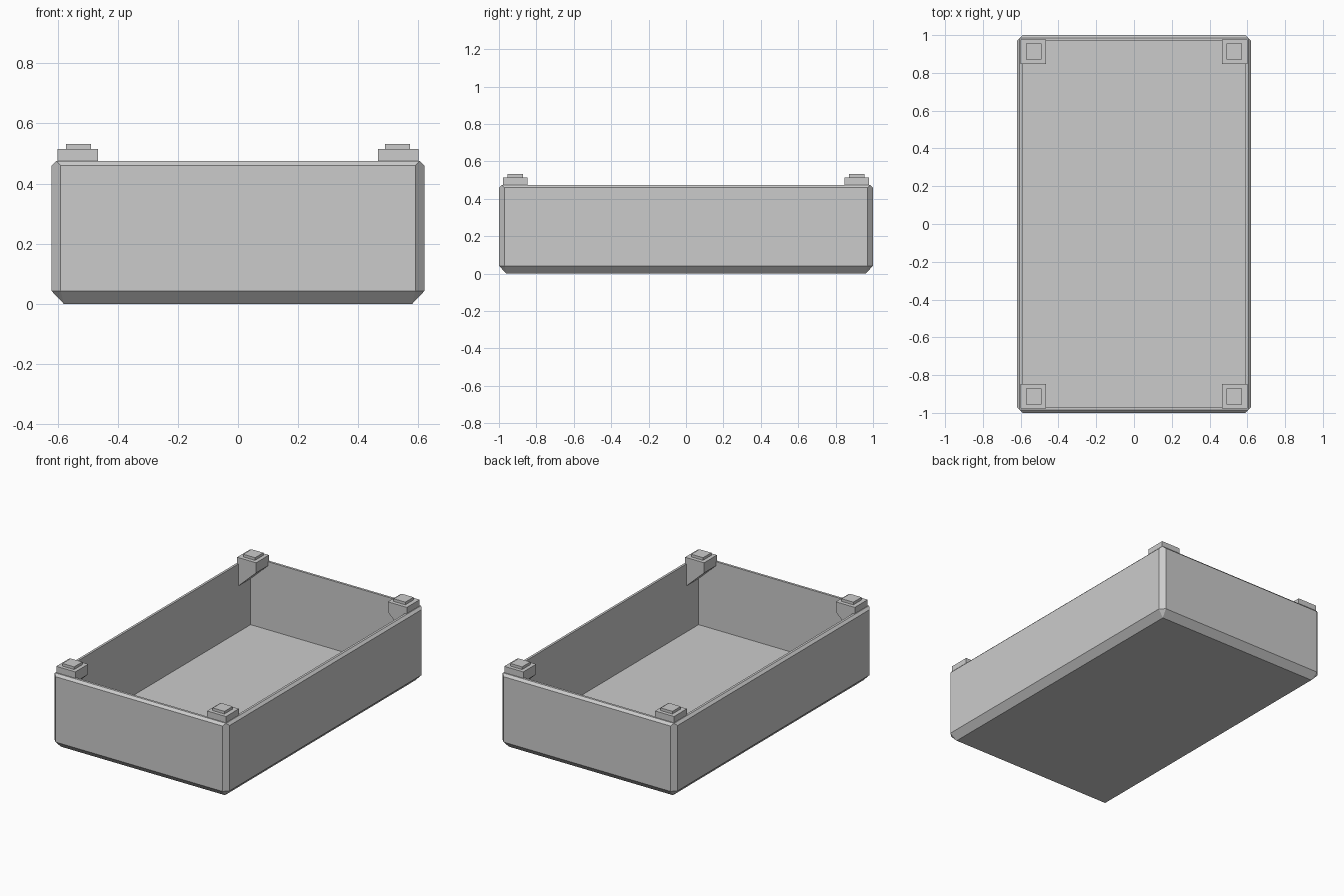
import bpy, bmesh

cube = bpy.data.objects.get("Cube")
if cube:
    bpy.data.objects.remove(cube, do_unlink=True)

GREY = (0.6, 0.6, 0.6, 1.0)
grey = bpy.data.materials.new("plain grey")
grey.use_nodes = True
grey.diffuse_color = GREY
grey.node_tree.nodes["Principled BSDF"].inputs["Base Color"].default_value = GREY


def finish(name, bm):
    """Clean up the mesh and place it in the scene as a flat-shaded object."""
    bmesh.ops.remove_doubles(bm, verts=bm.verts, dist=0.0005)
    bmesh.ops.recalc_face_normals(bm, faces=bm.faces)
    mesh = bpy.data.meshes.new(name)
    bm.to_mesh(mesh)
    bm.free()
    mesh.materials.append(grey)
    obj = bpy.data.objects.new(name, mesh)
    bpy.context.collection.objects.link(obj)
    return obj


def corner_cut_ring(bm, hx, hy, z, cut):
    """Rectangle of eight points whose corners are cut off by the given amount."""
    points = [(hx, -hy + cut), (hx, hy - cut), (hx - cut, hy), (-hx + cut, hy),
              (-hx, hy - cut), (-hx, -hy + cut), (-hx + cut, -hy), (hx - cut, -hy)]
    return [bm.verts.new((x, y, z)) for x, y in points]


def skin(bm, rings):
    """Join rings with quads and cap both ends."""
    for low, high in zip(rings, rings[1:]):
        for i in range(len(low)):
            j = (i + 1) % len(low)
            bm.faces.new((low[i], low[j], high[j], high[i]))
    bm.faces.new(rings[0][::-1])
    bm.faces.new(rings[-1])


# Open tray: chamfered outside, rim, then straight inner walls to the floor
bm = bmesh.new()
sections = [
    (0.58, 0.96, 0.0, 0.0),
    (0.62, 1.0, 0.042, 0.03),
    (0.62, 1.0, 0.46, 0.03),
    (0.605, 0.985, 0.475, 0.0),
    (0.59, 0.97, 0.475, 0.0),
    (0.59, 0.97, 0.04, 0.0),
]
skin(bm, [corner_cut_ring(bm, *s) for s in sections])
finish("tray", bm)

# Corner brackets with sloped undersides, each topped by a small peg
BRACKET = [(0.466, 0.515), (0.466, 0.45), (0.60, 0.325), (0.60, 0.515)]
PEG = [(0.49, 0.532), (0.49, 0.515), (0.573, 0.515), (0.573, 0.532)]


def corner_part(name, profile, y_in, y_out, sx, sy):
    """Extrude an x-z profile along y in the chosen corner."""
    bm = bmesh.new()
    skin(bm, [[bm.verts.new((sx * x, sy * y, z)) for x, z in profile]
              for y in (y_in, y_out)])
    return finish(name, bm)


for sx, side in ((1, "left"), (-1, "right")):
    for sy, end in ((-1, "front"), (1, "back")):
        corner_part(f"{end}_{side}_bracket", BRACKET, 0.848, 0.978, sx, sy)
        corner_part(f"{end}_{side}_peg", PEG, 0.872, 0.955, sx, sy)
